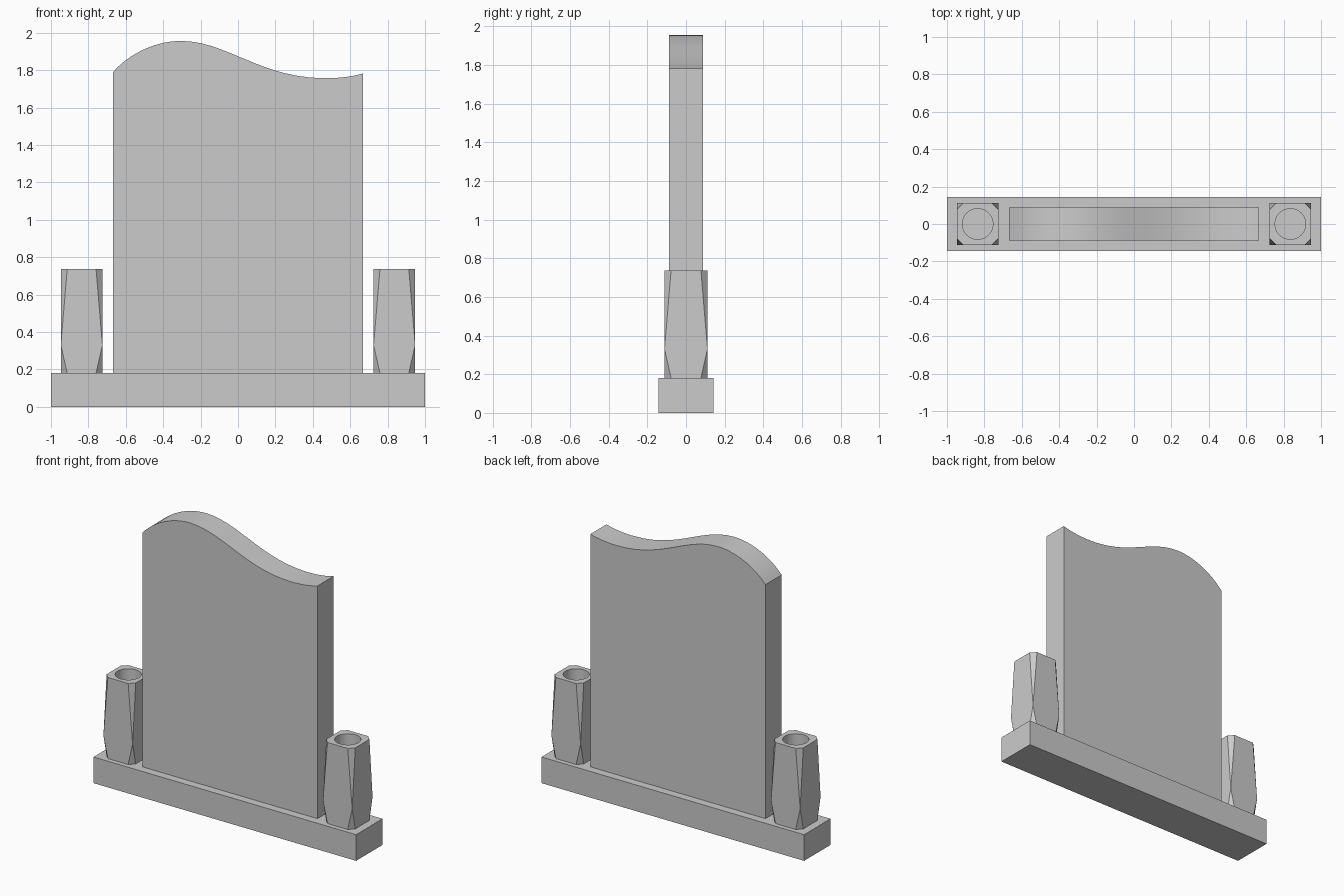
import bpy, bmesh, math
from mathutils import Vector
from mathutils.geometry import interpolate_bezier

if "Cube" in bpy.data.objects:
    bpy.data.objects.remove(bpy.data.objects["Cube"])

BASE_TOP = 0.18


def add_object(name, bm):
    bmesh.ops.recalc_face_normals(bm, faces=bm.faces)
    mesh = bpy.data.meshes.new(name)
    bm.to_mesh(mesh)
    bm.free()
    ob = bpy.data.objects.new(name, mesh)
    bpy.context.collection.objects.link(ob)
    return ob


def activate(ob):
    bpy.ops.object.select_all(action='DESELECT')
    ob.select_set(True)
    bpy.context.view_layer.objects.active = ob


def smooth(ob):
    activate(ob)
    bpy.ops.object.shade_smooth_by_angle(angle=math.radians(20))


# Plinth
bm = bmesh.new()
bmesh.ops.create_cube(bm, size=1)
bmesh.ops.scale(bm, vec=(2, 0.287, BASE_TOP), verts=bm.verts)
bmesh.ops.translate(bm, vec=(0, 0, BASE_TOP / 2), verts=bm.verts)
add_object("plinth", bm)

# Upright slab with a wavy top: knot, handle, handle, knot in x and z
segments = [
    ((-0.667, 1.791), (-0.58, 1.89), (-0.44, 1.956), (-0.305, 1.956)),
    ((-0.305, 1.956), (-0.06, 1.956), (0.12, 1.757), (0.465, 1.757)),
    ((0.465, 1.757), (0.54, 1.757), (0.61, 1.765), (0.667, 1.782)),
]
profile = [Vector((-0.667, BASE_TOP)), Vector((-0.667, 1.791))]
for seg in segments:
    profile += interpolate_bezier(*[Vector(p) for p in seg], 14)[1:]
profile.append(Vector((0.667, BASE_TOP)))

bm = bmesh.new()
front = bm.faces.new([bm.verts.new((p[0], -0.088, p[1])) for p in profile])
ext = bmesh.ops.extrude_face_region(bm, geom=[front], use_keep_orig=True)
moved = [g for g in ext["geom"] if isinstance(g, bmesh.types.BMVert)]
bmesh.ops.translate(bm, vec=(0, 0.176, 0), verts=moved)
smooth(add_object("headstone_slab", bm))

# Vase body: square at its widest, corners cut away towards top and bottom
VASE_X, HALF, CUT, VASE_TOP = 0.836, 0.111, 0.034, 0.738
bm = bmesh.new()
for z, cut in ((BASE_TOP, CUT), (0.33, 0), (VASE_TOP, CUT)):
    for sx in (-1, 1):
        for sy in (-1, 1):
            corners = {(HALF - cut, HALF), (HALF, HALF - cut)}
            for x, y in sorted(corners):
                bm.verts.new((VASE_X + sx * x, sy * y, z))
bmesh.ops.convex_hull(bm, input=bm.verts)
bmesh.ops.dissolve_limit(bm, angle_limit=math.radians(1),
                         verts=bm.verts, edges=bm.edges)
vases = add_object("flower_vases", bm)

# Round hole in the vase
hole_floor, hole_end = 0.26, 0.85
bpy.ops.mesh.primitive_cylinder_add(
    vertices=32, radius=0.082, depth=hole_end - hole_floor,
    location=(VASE_X, 0, (hole_floor + hole_end) / 2))
cutter = bpy.context.object
cutter.name = "vase_hole_cutter"
cutter.hide_render = True

hole = vases.modifiers.new("hole", 'BOOLEAN')
hole.operation = 'DIFFERENCE'
hole.solver = 'EXACT'
hole.object = cutter

# Matching vase on the other side
mirror = vases.modifiers.new("mirror", 'MIRROR')
mirror.use_axis[0] = True

activate(vases)
for name in ("hole", "mirror"):
    bpy.ops.object.modifier_apply(modifier=name)
bpy.data.objects.remove(cutter)
smooth(vases)
